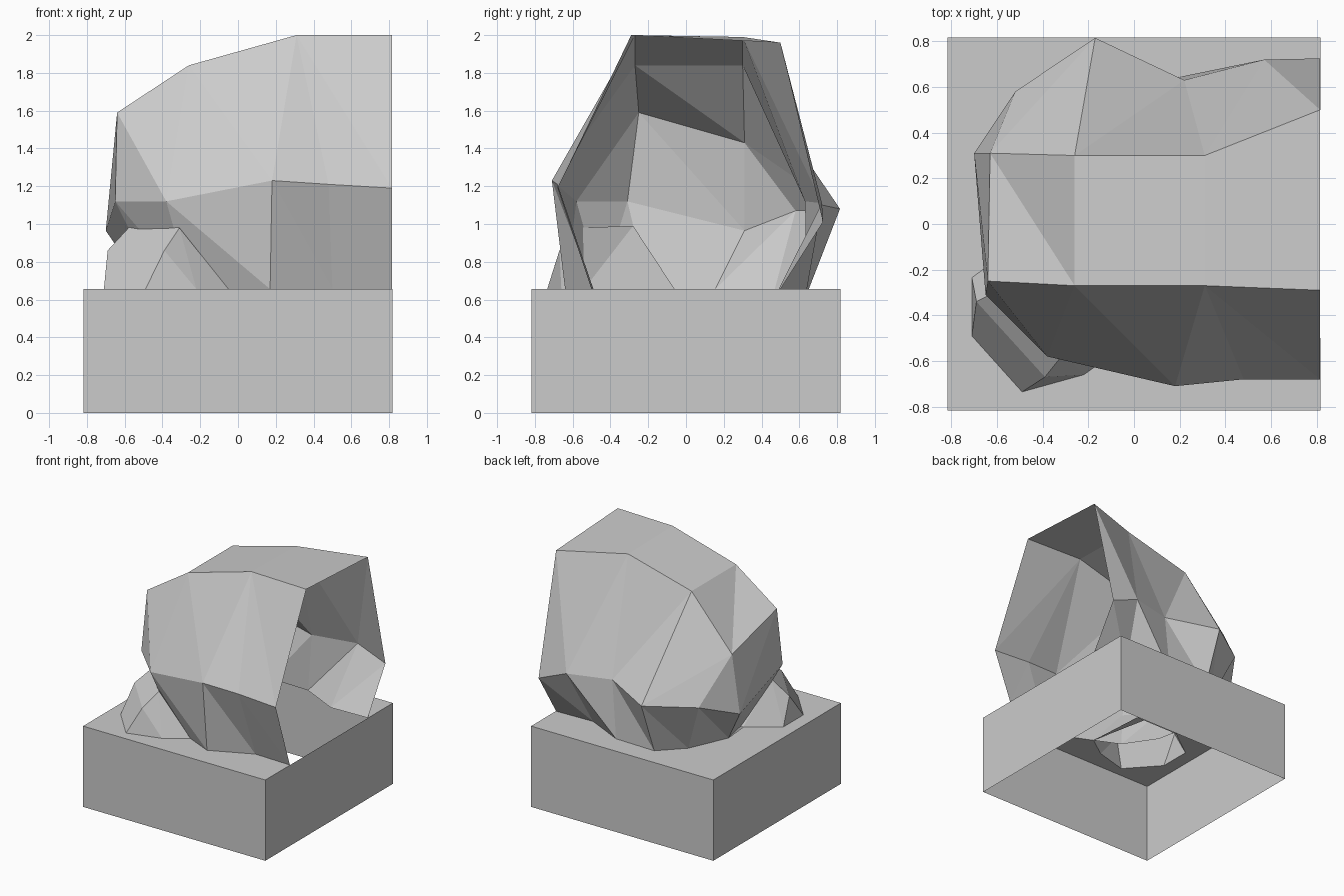
import bpy, bmesh

if "Cube" in bpy.data.objects:
    bpy.data.objects.remove(bpy.data.objects["Cube"])

G = 0.655  # ground height


def make_object(name, verts, faces, recalc=True):
    mesh = bpy.data.meshes.new(name)
    mesh.from_pydata(verts, [], faces)
    if recalc:
        bm = bmesh.new()
        bm.from_mesh(mesh)
        bmesh.ops.recalc_face_normals(bm, faces=bm.faces)
        bm.to_mesh(mesh)
        bm.free()
    obj = bpy.data.objects.new(name, mesh)
    bpy.context.collection.objects.link(obj)
    return obj


def stitch(lower, upper, steps):
    """Triangle strip between two rings; L / U advances the lower / upper ring."""
    i = j = 0
    faces = []
    for s in steps:
        if s == "L":
            faces.append((lower[i], lower[i + 1], upper[j]))
            i += 1
        else:
            faces.append((lower[i], upper[j + 1], upper[j]))
            j += 1
    return faces


# Large hollow boulder, open at the right end and at the ground
foot = [(.815, -.5), (.5, -.49), (.17, -.64), (-.25, -.45), (-.42, -.2), (-.49, .155),
        (-.35, .47), (-.17, .65), (.18, .64), (.49, .49), (.815, .5)]
belly = [(.815, -.68, 1.19), (.48, -.68, 1.21), (.18, -.71, 1.23), (-.38, -.58, 1.12),
         (-.65, -.31, 1.12), (-.7, .31, .965), (-.52, .58, 1.07), (-.17, .815, 1.08),
         (.22, .63, 1.12), (.57, .72, 1.11), (.815, .725, 1.01)]
crown = [(.815, -.29, 2), (.31, -.27, 2), (-.26, -.27, 1.84), (-.64, -.25, 1.59),
         (-.63, .31, 1.43), (-.26, .3, 1.84), (.31, .3, 1.99), (.815, .5, 1.96)]
lo, mid, top = list(range(11)), list(range(11, 22)), list(range(22, 30))
faces = stitch(lo, mid, "UL" * 10) + stitch(mid, top, "ULLULULLULLULULUL")
faces += [[top[k] for k in f] for f in ((0, 1, 6, 7), (1, 2, 5, 6), (2, 3, 4), (2, 4, 5))]
make_object("boulder", [(x, y, G) for x, y in foot] + belly + crown, faces)

# Small rock leaning into the boulder
small_foot = [(-.49, -.735), (-.71, -.49), (-.71, -.235), (-.47, -.06),
              (-.08, -.06), (-.05, -.54), (-.22, -.66)]
small_top = [(-.69, -.34, .86), (-.39, -.67, .86), (-.57, -.28, .99), (-.31, -.57, .98)]
small_faces = [(7, 8, 10, 9), (0, 1, 7, 8), (1, 2, 7), (2, 9, 7), (2, 3, 9), (0, 8, 6),
               (6, 8, 10), (6, 10, 5), (9, 10, 5), (9, 5, 4), (9, 4, 3)]
make_object("small_rock", [(x, y, G) for x, y in small_foot] + small_top, small_faces)

# Base block: four walls, open underneath, ground cut away inside the rocks
corners = [(.8175, -.8175), (.8175, .8175), (-.8175, .8175), (-.8175, -.8175)]
walls = [(x, y, z) for z in (0, G) for x, y in corners]
wall_faces = [(k, (k + 1) % 4, (k + 1) % 4 + 4, k + 4) for k in range(4)]
make_object("base_walls", walls, wall_faces, False)

right_edge = corners[0][0]
outline = [corners[0], (right_edge, -.5)] + foot[1:3]
outline += [small_foot[k] for k in (5, 6, 0, 1, 2, 3)]
outline += foot[5:10] + [(right_edge, .5)] + corners[1:]
make_object("ground", [(x, y, G) for x, y in outline], [list(range(len(outline)))], False)
